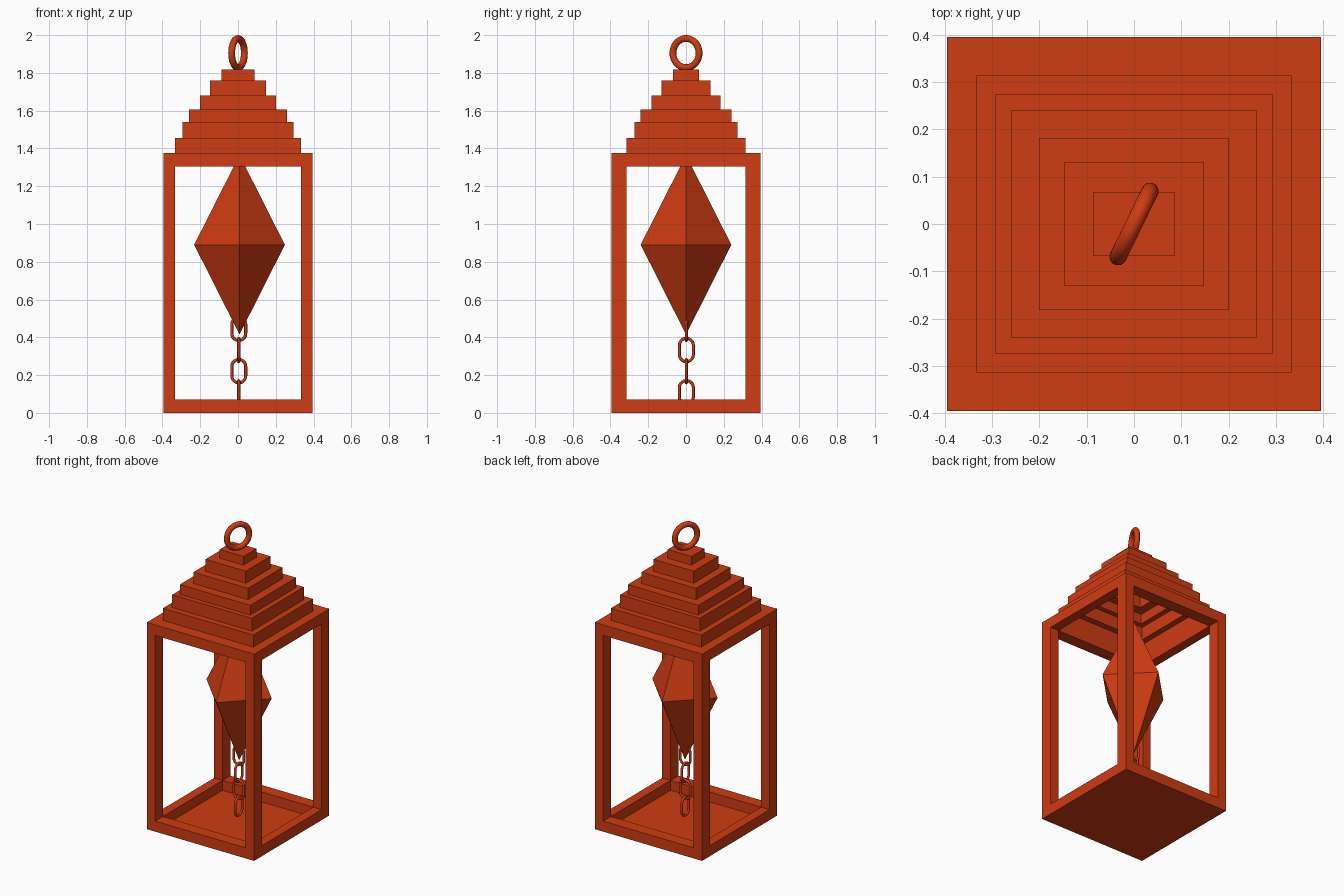
import bpy, bmesh
from math import pi, sin, cos, radians

if "Cube" in bpy.data.objects:
    bpy.data.objects.remove(bpy.data.objects["Cube"])

red = bpy.data.materials.new("orange_red")
red.diffuse_color = (0.62, 0.045, 0.006, 1)
red.use_nodes = True
red.node_tree.nodes["Principled BSDF"].inputs["Base Color"].default_value = red.diffuse_color


def mesh_object(name, bm):
    me = bpy.data.meshes.new(name)
    bm.to_mesh(me)
    bm.free()
    ob = bpy.data.objects.new(name, me)
    bpy.context.collection.objects.link(ob)
    me.materials.append(red)
    return ob


def box(name, hx, hy, z0, z1):
    bm = bmesh.new()
    bmesh.ops.create_cube(bm, size=2)
    for v in bm.verts:
        v.co = (v.co.x * hx, v.co.y * hy, z1 if v.co.z > 0 else z0)
    return mesh_object(name, bm)


def select(ob):
    bpy.ops.object.select_all(action='DESELECT')
    ob.select_set(True)
    bpy.context.view_layer.objects.active = ob


OUT, IX, IY, TOP = 0.395, 0.333, 0.314, 1.375

# Lantern frame: a box with its inside and its four windows cut out
frame = box("lantern_frame", OUT, OUT, 0, TOP)
cutters = [box("cavity_cutter", IX, IY, 0.004, 2),
           box("side_window_cutter", 1, IY, 0.07, 1.305),
           box("front_window_cutter", IX, 1, 0.07, 1.305)]
select(frame)
for c in cutters:
    c.hide_render = True
    m = frame.modifiers.new("cut", 'BOOLEAN')
    m.operation, m.object, m.solver = 'DIFFERENCE', c, 'EXACT'
    bpy.ops.object.modifier_apply(modifier=m.name)
for c in cutters:
    bpy.data.objects.remove(c)

# Stepped roof: hollow shell of rectangular tiers (half x, half y, top z)
tiers = [(IX, IY, 1.455), (0.293, 0.273, 1.54), (0.259, 0.241, 1.605),
         (0.201, 0.182, 1.68), (0.148, 0.130, 1.76), (0.087, 0.068, 1.818)]
bm = bmesh.new()
z, prev = TOP, None
for hx, hy, z1 in tiers:
    for level in (z, z1):
        ring = [bm.verts.new((sx * hx, sy * hy, level))
                for sx, sy in ((-1, -1), (1, -1), (1, 1), (-1, 1))]
        if prev:
            for i in range(4):
                j = (i + 1) % 4
                bm.faces.new((prev[i], prev[j], ring[j], ring[i]))
        prev = ring
    z = z1
bm.faces.new(prev)
mesh_object("stepped_roof", bm)

# Hanging crystal: four-sided double pyramid
bm = bmesh.new()
cx, cz, r, h = 0.008, 0.89, 0.24, 0.475
girdle = [bm.verts.new((cx + r * cos(i * pi / 2), r * sin(i * pi / 2), cz)) for i in range(4)]
for s in (1, -1):
    tip = bm.verts.new((cx, 0, cz + s * h))
    for i in range(4):
        a, b = girdle[i], girdle[(i + 1) % 4]
        bm.faces.new((a, b, tip) if s > 0 else (b, a, tip))
mesh_object("crystal", bm)

# Top carrying ring
bpy.ops.mesh.primitive_torus_add(major_radius=0.077, minor_radius=0.018,
                                 major_segments=48, minor_segments=16,
                                 location=(0, 0, 1.905),
                                 rotation=(pi / 2, 0, radians(64)))
ring = bpy.context.object
ring.name = "top_ring"
ring.data.materials.append(red)
bpy.ops.object.shade_smooth()


# Chain of rounded links, alternately turned a quarter turn
def chain_link(name, zc, turn):
    cu = bpy.data.curves.new(name, 'CURVE')
    cu.dimensions = '3D'
    cu.bevel_depth, cu.bevel_resolution = 0.008, 2
    rad, half = 0.037, 0.025
    pts = []
    for start, off in ((0, half), (pi, -half)):
        for i in range(11):
            a = start + pi * i / 10
            pts.append((rad * cos(a), 0, off + rad * sin(a), 1))
    sp = cu.splines.new('POLY')
    sp.points.add(len(pts) - 1)
    for p, co in zip(sp.points, pts):
        p.co = co
    sp.use_cyclic_u = True
    cu.materials.append(red)
    ob = bpy.data.objects.new(name, cu)
    ob.location = (0.004, 0.002, zc)
    ob.rotation_euler.z = turn
    bpy.context.collection.objects.link(ob)
    select(ob)
    bpy.ops.object.convert(target='MESH')
    bpy.ops.object.shade_smooth()


for i in range(4):
    chain_link(f"chain_link_{i + 1}", 0.445 - 0.112 * i, (i % 2) * pi / 2)
